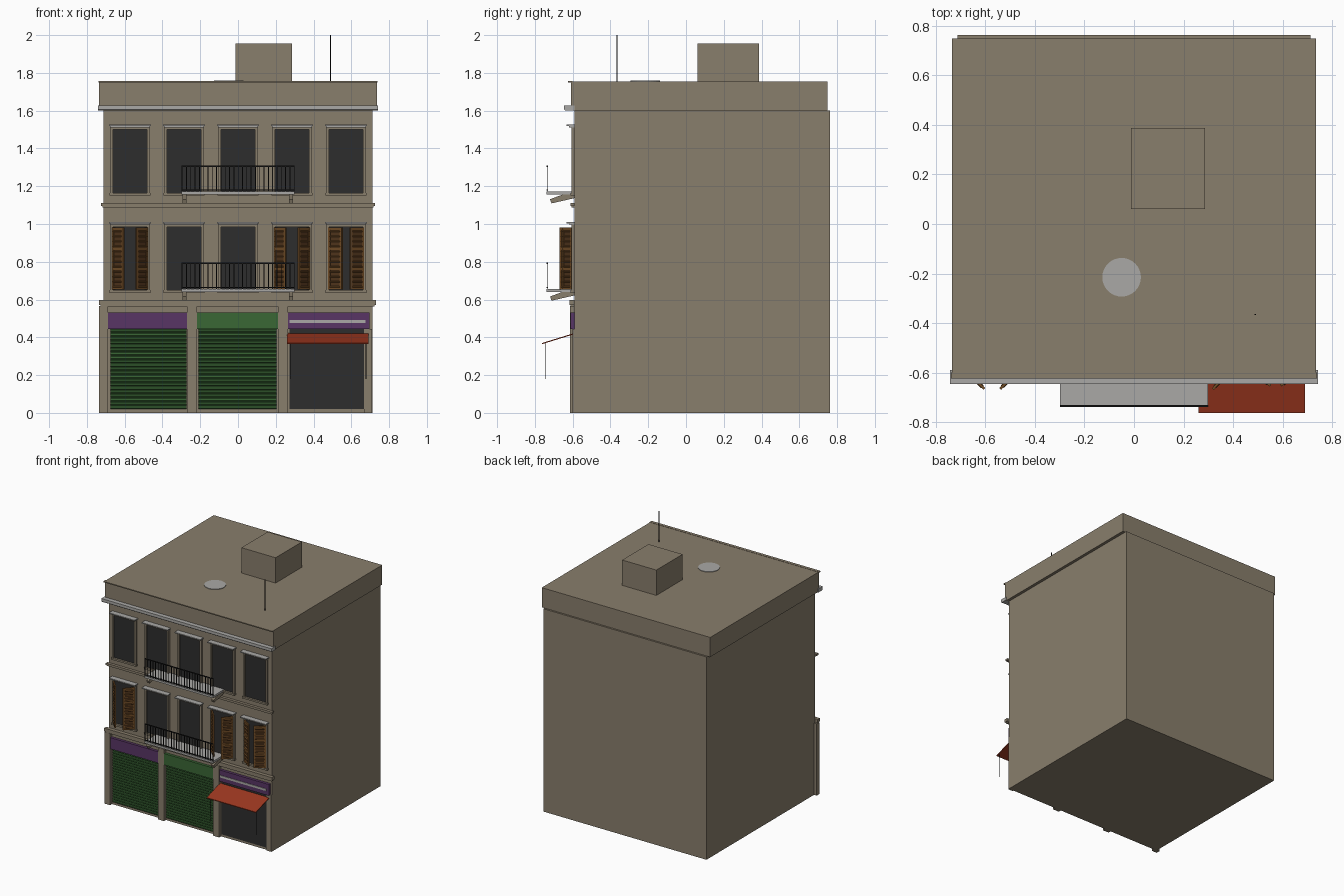
import bpy, bmesh, math
from mathutils import Matrix, Vector

if "Cube" in bpy.data.objects:
    bpy.data.objects.remove(bpy.data.objects["Cube"])


def mat(name, r, g, b):
    m = bpy.data.materials.new(name)
    m.diffuse_color = (r, g, b, 1)
    m.use_nodes = True
    m.node_tree.nodes["Principled BSDF"].inputs["Base Color"].default_value = m.diffuse_color
    return m


STONE = mat("stone", .25, .21, .15)
PALE = mat("pale_trim", .40, .395, .38)
DARK = mat("dark_glass", .027, .027, .027)
BLACK = mat("black_iron", .008, .008, .008)
GREEN = mat("green_shutter", .042, .135, .036)
PURPLE = mat("purple_sign", .098, .036, .128)
ORANGE = mat("orange_awning", .33, .038, .014)
BROWN = mat("brown_wood", .17, .075, .02)
DBROWN = mat("dark_brown_wood", .085, .037, .012)

WALL = -0.59  # front wall plane


def box(bm, x0, x1, y0, y1, z0, z1, mi=0):
    """Axis-aligned box added to a bmesh."""
    size = Matrix.Diagonal((x1 - x0, y1 - y0, z1 - z0, 1))
    pos = Matrix.Translation(((x0 + x1) / 2, (y0 + y1) / 2, (z0 + z1) / 2))
    vs = bmesh.ops.create_cube(bm, size=1, matrix=pos @ size)["verts"]
    for f in {f for v in vs for f in v.link_faces}:
        f.material_index = mi
    return vs


def finish(bm, name, *mats):
    me = bpy.data.meshes.new(name)
    bm.to_mesh(me)
    bm.free()
    for m in mats:
        me.materials.append(m)
    ob = bpy.data.objects.new(name, me)
    bpy.context.collection.objects.link(ob)
    return ob


def boxes(name, m, *dims):
    bm = bmesh.new()
    for d in dims:
        box(bm, *d)
    return finish(bm, name, m)


def disc(name, m, x, y, z0, z1, r, n):
    bm = bmesh.new()
    bmesh.ops.create_cone(bm, cap_ends=True, segments=n, radius1=r, radius2=r, depth=z1 - z0,
                          matrix=Matrix.Translation((x, y, (z0 + z1) / 2)))
    return finish(bm, name, m)


def side_profile(name, m, pts, x0, x1):
    """Closed (y, z) outline extruded along x."""
    bm = bmesh.new()
    f = bm.faces.new([bm.verts.new((x0, y, z)) for y, z in pts])
    r = bmesh.ops.extrude_face_region(bm, geom=[f])
    vs = [v for v in r["geom"] if isinstance(v, bmesh.types.BMVert)]
    bmesh.ops.translate(bm, verts=vs, vec=(x1 - x0, 0, 0))
    bmesh.ops.recalc_face_normals(bm, faces=bm.faces)
    return finish(bm, name, m)


# Main masses
boxes("main_walls", STONE, (-.712, .712, WALL, .762, 0, 1.6))
boxes("parapet_roof", STONE, (-.735, .735, -.61, .748, 1.6, 1.755))
boxes("parapet_cap", STONE, (-.738, .738, -.624, -.6, 1.749, 1.757))
boxes("stair_house", STONE, (-.012, .286, .06, .387, 1.75, 1.955))
disc("roof_disc", PALE, -.05, -.215, 1.752, 1.759, .078, 32)
disc("antenna", BLACK, .49, -.365, 1.75, 2.0, .003, 6)

# Horizontal mouldings
side_profile("cornice", PALE, [(WALL, 1.6), (-.638, 1.6), (-.645, 1.606), (-.645, 1.628),
                               (WALL, 1.628)], -.742, .742)
boxes("middle_band", STONE, (-.718, .718, -.605, WALL, 1.088, 1.095),
      (-.726, .726, -.612, WALL, 1.095, 1.11))
boxes("ground_band", STONE, (-.728, .722, -.612, WALL, .563, .572),
      (-.736, .73, -.618, WALL, .572, .597))

# Ground floor pillars
for i, x in enumerate((-.711, -.243, .238)):
    w = .024 if i == 0 else .027
    boxes(f"pillar_{i + 1}", STONE, (x - w, x + w, -.614, WALL + .01, 0, .565))


# Roll-down shutters with ribbed slats
def roller(name, x0, x1, z0=.02, z1=.445, n=21):
    h = (z1 - z0) / n
    pts = [(WALL + .002, z1), (WALL + .002, z0)]
    for i in range(n):
        z = z0 + i * h
        pts += [(-.594, z), (-.600, z + h * .3), (-.600, z + h * .75), (-.594, z + h * .95)]
    side_profile(name, GREEN, pts, x0, x1)


roller("roller_shutter_left", -.675, -.272)
roller("roller_shutter_middle", -.208, .205)
boxes("shop_door", DARK, (.272, .668, -.596, WALL, .02, .445))
boxes("shop_door_jamb", STONE, (.668, .71, -.6, WALL, 0, .445))

# Shop sign boards
boxes("sign_left", PURPLE, (-.688, -.27, -.611, WALL, .443, .532))
boxes("sign_middle", GREEN, (-.216, .211, -.611, WALL, .443, .532))
boxes("sign_right", PURPLE, (.265, .697, -.611, WALL, .443, .532))
boxes("sign_stripe", PALE, (.272, .676, -.615, -.611, .476, .493))

# Awning and its hanging rods
side_profile("awning", ORANGE, [(WALL, .423), (WALL, .417), (-.762, .364), (-.762, .370)],
             .26, .69)
for x in (.277, .678):
    disc("awning_rod", BLACK, x, -.742, .18, .372, .002, 6)

# Windows: glass, frame, sill and hood
CENTRES = [-.572, -.286, 0, .286, .572]
for floor, base in (("lower", .65), ("upper", 1.165)):
    top = base + .335
    for i, x in enumerate(CENTRES):
        tag = f"{floor}_{i + 1}"
        boxes("window_glass_" + tag, DARK, (x - .092, x + .092, -.596, WALL, base, top))
        boxes("window_frame_" + tag, STONE,
              (x - .105, x - .091, -.607, WALL, base, top),
              (x + .091, x + .105, -.607, WALL, base, top),
              (x - .105, x + .105, -.607, WALL, top, top + .012),
              (x - .108, x + .108, -.612, WALL, base - .014, base))
        boxes("window_hood_" + tag, PALE,
              (x - .106, x + .106, -.62, WALL, top + .012, top + .018),
              (x - .112, x + .112, -.632, WALL, top + .018, top + .026))


# Open louvred shutter leaves
def leaf(name, hinge_x, side, angle):
    w, z0, z1, t = .089, .652, .982, .005
    bm = bmesh.new()
    for a, b in ((0, .014), (w - .014, w)):
        box(bm, a, b, -t, t, z0, z1)
    n = 12
    for k in range(4):
        z = z0 + k * (z1 - z0 - .014) / 3
        box(bm, .014, w - .014, -t, t, z, z + .014)
    box(bm, .014, w - .014, -.0015, .0015, z0, z1, 1)
    for k in range(n):
        z = z0 + (k + .7) * (z1 - z0) / (n + .4)
        vs = box(bm, .012, w - .012, -.008, .008, z - .002, z + .002)
        bmesh.ops.rotate(bm, verts=vs, cent=Vector((0, 0, z)),
                         matrix=Matrix.Rotation(math.radians(35), 3, 'X'))
    bmesh.ops.rotate(bm, verts=bm.verts, cent=(0, 0, 0),
                     matrix=Matrix.Rotation(-math.radians(angle), 3, 'Z'))
    if side < 0:
        bmesh.ops.scale(bm, verts=bm.verts, vec=(-1, 1, 1))
        bmesh.ops.reverse_faces(bm, faces=bm.faces)
    bmesh.ops.translate(bm, verts=bm.verts, vec=(hinge_x, -.602, 0))
    finish(bm, name, BROWN, DBROWN)


for i, angle in ((0, 46), (3, 46), (4, 34)):
    x = CENTRES[i]
    leaf(f"shutter_leaf_left_{i + 1}", x - .094, 1, angle)
    leaf(f"shutter_leaf_right_{i + 1}", x + .094, -1, angle)

# Balconies: slab, sloping brackets and iron railing
for floor, z in (("lower", .656), ("upper", 1.171)):
    boxes("balcony_slab_" + floor, PALE, (-.298, .298, -.738, WALL, z - .016, z))
    for x in (-.284, .281):
        side_profile("balcony_bracket_" + floor, STONE,
                     [(WALL, z - .012), (WALL, z - .034), (-.712, z - .062), (-.72, z - .040),
                      (-.65, z - .014)], x - .011, x + .011)
    bars = [(-.298 + k * .5935 / 26, -.298 + k * .5935 / 26 + .0045, -.737, -.7325, z, z + .135)
            for k in range(27)]
    bars += [(-.299, .299, -.738, -.7315, z + .132, z + .139),
             (-.299, .299, -.738, -.7315, z + .006, z + .011)]
    boxes("balcony_railing_" + floor, BLACK, *bars)
